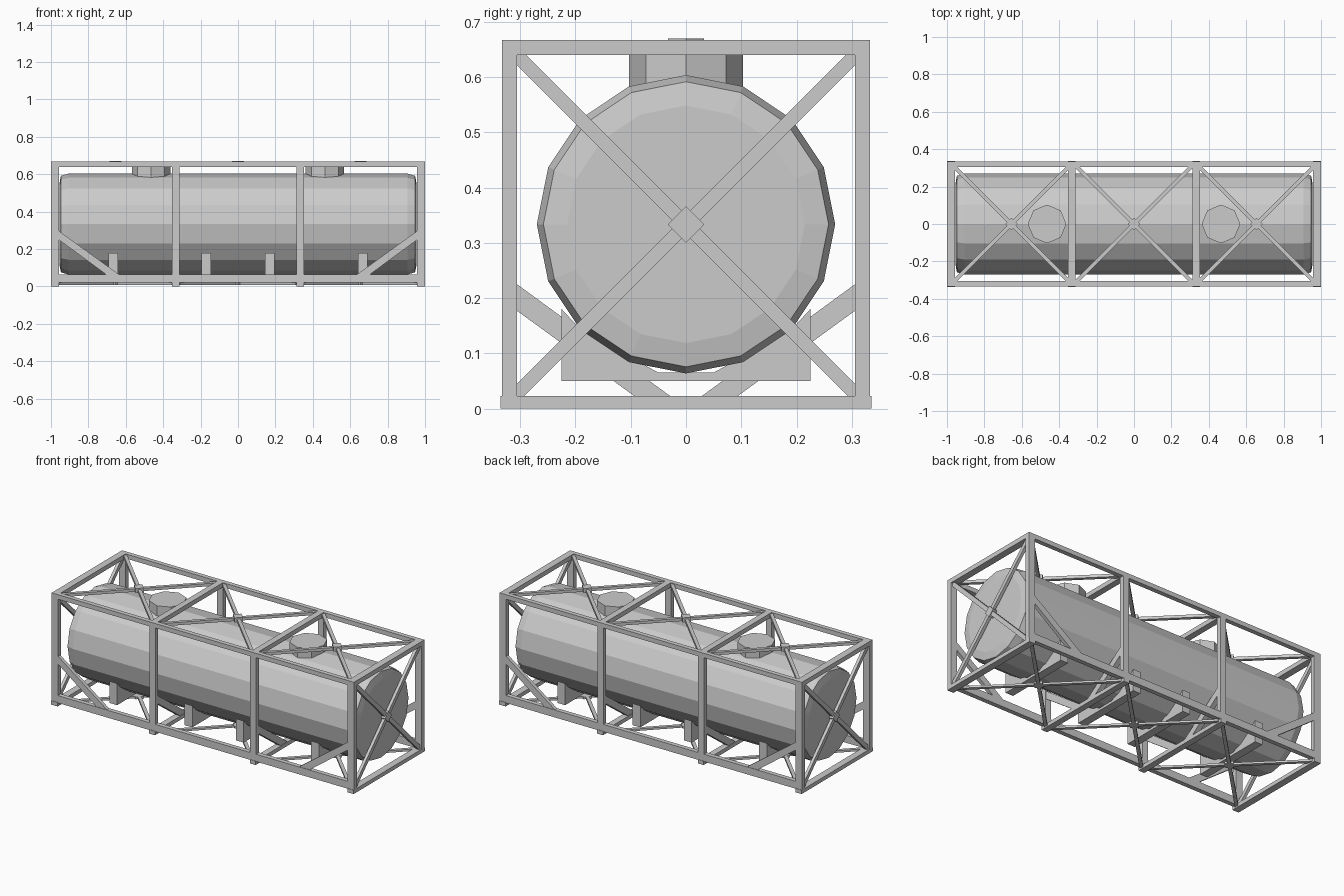
import bpy, bmesh, math
from mathutils import Vector

default = bpy.data.objects.get("Cube")
if default:
    bpy.data.objects.remove(default, do_unlink=True)

grey = bpy.data.materials.new("painted_grey")
grey.use_nodes = True
colour = (0.6, 0.6, 0.6, 1)
grey.diffuse_color = colour
grey.node_tree.nodes["Principled BSDF"].inputs["Base Color"].default_value = colour

L, W, H = 1.0, 0.333, 0.667      # half length, half width, height of frame
BAY = 0.333                      # position of the intermediate frames
IN_Y, TOP, BASE = 0.306, 0.64, 0.023
MID = H / 2


def finish(name, bm):
    bmesh.ops.recalc_face_normals(bm, faces=bm.faces)
    mesh = bpy.data.meshes.new(name)
    bm.to_mesh(mesh)
    bm.free()
    mesh.materials.append(grey)
    obj = bpy.data.objects.new(name, mesh)
    bpy.context.collection.objects.link(obj)
    return obj


def prism(name, points, axis, lo, hi):
    """Extrude a flat outline along an axis; points hold the other two coordinates."""
    bm = bmesh.new()
    verts = []
    for p in points:
        co = list(p)
        co.insert("xyz".index(axis), lo)
        verts.append(bm.verts.new(co))
    face = bm.faces.new(verts)
    new = bmesh.ops.extrude_face_region(bm, geom=[face])["geom"]
    shift = Vector([hi - lo if a == axis else 0 for a in "xyz"])
    bmesh.ops.translate(bm, vec=shift, verts=[v for v in new if isinstance(v, bmesh.types.BMVert)])
    return finish(name, bm)


def box(name, x, y, z):
    return prism(name, [(x[0], y[0]), (x[1], y[0]), (x[1], y[1]), (x[0], y[1])], "z", *z)


def cross(name, centre, half, width, axis, lo, hi, plate_lo, plate_hi):
    """Two diagonal bars with a diamond gusset where they meet."""
    c, h = Vector(centre), Vector(half)
    for i, s in enumerate((1, -1)):
        d = Vector((h.x, h.y * s))
        n = Vector((-d.y, d.x)).normalized() * width / 2
        outline = [c - d - n, c + d - n, c + d + n, c - d + n]
        prism(f"{name}_bar_{i}", outline, axis, lo, hi)
    r = 0.033
    diamond = [(c.x + r, c.y), (c.x, c.y + r), (c.x - r, c.y), (c.x, c.y - r)]
    prism(f"{name}_gusset", diamond, axis, plate_lo, plate_hi)


# Tank: sixteen-sided drum with rounded ends
bm = bmesh.new()
profile = [(-0.955, 0.215), (-0.947, 0.258), (-0.905, 0.27)]
profile += [(-x, r) for x, r in reversed(profile)]
rings = []
for x, r in profile:
    angles = [math.tau * k / 16 for k in range(16)]
    rings.append([bm.verts.new((x, r * math.sin(a), MID + r * math.cos(a))) for a in angles])
for a, b in zip(rings, rings[1:]):
    for k in range(16):
        j = (k + 1) % 16
        bm.faces.new((a[k], a[j], b[j], b[k]))
bm.faces.new(rings[0])
bm.faces.new(rings[-1])
finish("tank", bm)

# Manway hatches
for x0 in (-0.465, 0.465):
    ring = [math.tau * k / 8 for k in range(8)]
    prism("hatch", [(x0 + 0.103 * math.cos(a), 0.103 * math.sin(a)) for a in ring],
          "z", 0.575, 0.645)

# Saddles cradling the tank
half_saddle = [(0.225, 0.05), (0.225, 0.18), (0.19, 0.142), (0.05, 0.065)]
saddle = half_saddle + [(-y, z) for y, z in reversed(half_saddle)]
for x0 in (-0.667, -0.17, 0.17, 0.667):
    prism("saddle", saddle, "x", x0 - 0.025, x0 + 0.025)

# Long rails
for s in (-1, 1):
    y = sorted((s * IN_Y, s * W))
    box("top_rail", (-L, L), y, (TOP, H))
    box("bottom_rail", (-L, L), y, (0.02, 0.064))

# Transverse frames: posts, top beam and wider base beam
for lo, hi in ((-L, -0.958), (-BAY - 0.019, -BAY + 0.019),
               (BAY - 0.019, BAY + 0.019), (0.958, L)):
    for s in (-1, 1):
        box("post", (lo, hi), sorted((s * IN_Y, s * W)), (0.01, H))
    box("top_beam", (lo, hi), (-W, W), (TOP, H))
    box("base_beam", (lo, hi), (-0.336, 0.336), (0, BASE))

# Diagonal bracing on ends, roof and floor
for s in (-1, 1):
    bar = sorted((s * 0.972, s * 0.99))
    plate = sorted((s * 0.968, s * 0.995))
    cross("end_brace", (0, MID), (0.315, 0.315), 0.025, "x", *bar, *plate)
for x0 in (-0.655, 0, 0.655):
    cross("roof_brace", (x0, 0), (0.315, 0.315), 0.02, "z", 0.645, 0.662, 0.643, 0.67)
    cross("floor_brace", (x0, 0), (0.315, 0.315), 0.02, "z", 0.008, 0.02, 0.008, 0.021)

# Corner struts along the sides and knee struts on the inner frames
for sx in (-1, 1):
    for sy in (-1, 1):
        strut = [(0.965, 0.255), (0.965, 0.302), (0.63, 0.06), (0.70, 0.06)]
        prism("side_strut", [(sx * x, z) for x, z in strut],
              "y", *sorted((sy * 0.309, sy * 0.33)))
        knee = [(0.31, 0.18), (0.31, 0.228), (0.025, 0.02), (0.09, 0.02)]
        prism("knee_strut", [(sy * y, z) for y, z in knee],
              "x", sx * BAY - 0.015, sx * BAY + 0.015)
